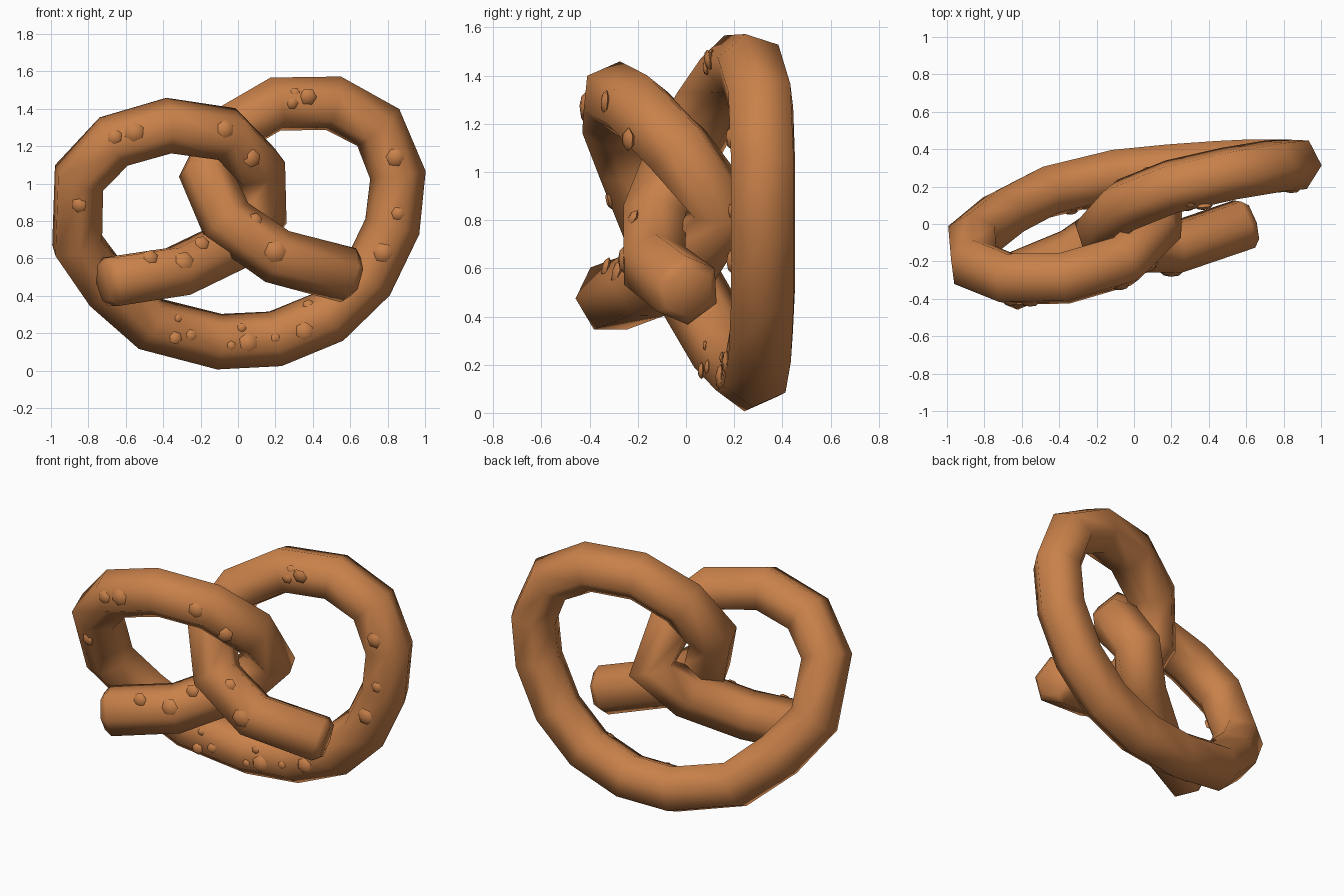
import bpy, bmesh, math
from mathutils import Vector, Matrix
from mathutils.bvhtree import BVHTree

if "Cube" in bpy.data.objects:
    bpy.data.objects.remove(bpy.data.objects["Cube"])

crust = bpy.data.materials.new("baked_brown")
crust.diffuse_color = (0.585, 0.22, 0.068, 1)
crust.use_nodes = True
crust.node_tree.nodes["Principled BSDF"].inputs["Base Color"].default_value = crust.diffuse_color

RADIUS, SIDES = 0.15, 6

# Dough centre line, from the left tip round both loops to the right tip
PATH = [Vector(p) for p in [
    (-0.68, -0.32, 0.475), (-0.32, -0.17, 0.53), (-0.03, 0.03, 0.67), (0.12, 0.17, 0.84),
    (0.11, -0.03, 1.09), (-0.06, -0.20, 1.265), (-0.37, -0.29, 1.31), (-0.665, -0.295, 1.225),
    (-0.85, -0.22, 1.03), (-0.86, -0.08, 0.68), (-0.70, 0.05, 0.455), (-0.47, 0.17, 0.25),
    (-0.10, 0.26, 0.155), (0.20, 0.29, 0.17), (0.48, 0.31, 0.285), (0.69, 0.32, 0.49),
    (0.825, 0.32, 0.77), (0.855, 0.32, 1.045), (0.75, 0.31, 1.30), (0.51, 0.27, 1.43),
    (0.20, 0.20, 1.425), (-0.05, 0.10, 1.28), (-0.17, -0.03, 1.05), (-0.06, -0.13, 0.80),
    (0.21, -0.13, 0.61), (0.59, 0.0, 0.51)]]
LAST = len(PATH) - 1


def tangent(i):
    a = (PATH[i] - PATH[i - 1]).normalized() if i > 0 else Vector()
    b = (PATH[i + 1] - PATH[i]).normalized() if i < LAST else Vector()
    return (a + b).normalized()


def frames():
    """Section axis at each point, level at the left tip and carried along without twist."""
    axis = tangent(0).cross(Vector((0, 0, 1))).normalized()
    axes = [axis]
    for i in range(1, LAST + 1):
        axis = tangent(i - 1).rotation_difference(tangent(i)) @ axis
        axis = (axis - tangent(i) * axis.dot(tangent(i))).normalized()
        axes.append(axis)
    return axes


def finish(bm, name, angle):
    bmesh.ops.recalc_face_normals(bm, faces=bm.faces)
    me = bpy.data.meshes.new(name)
    bm.to_mesh(me)
    ob = bpy.data.objects.new(name, me)
    bpy.context.collection.objects.link(ob)
    me.materials.append(crust)
    bpy.ops.object.select_all(action='DESELECT')
    ob.select_set(True)
    bpy.context.view_layer.objects.active = ob
    bpy.ops.object.shade_smooth_by_angle(angle=math.radians(angle))


# Dough rope with softly rounded tips
bm = bmesh.new()
axes = frames()


def ring(i, shift=0.0, radius=RADIUS):
    t, u = tangent(i), axes[i]
    v, centre = t.cross(u), PATH[i] + t * shift
    angles = [math.tau * k / SIDES for k in range(SIDES)]
    return [bm.verts.new(centre + radius * (math.cos(a) * u + math.sin(a) * v)) for a in angles]


rings = [ring(0, -0.04, 0.11)] + [ring(i) for i in range(LAST + 1)] + [ring(LAST, 0.04, 0.11)]
for r, s in zip(rings, rings[1:]):
    for k in range(SIDES):
        n = (k + 1) % SIDES
        bm.faces.new((r[k], r[n], s[n], s[k]))
bm.faces.new(rings[0][::-1])
bm.faces.new(rings[-1])
bmesh.ops.recalc_face_normals(bm, faces=bm.faces)
tree = BVHTree.FromBMesh(bm)
finish(bm, "pretzel_dough", 80)
bm.free()

# Salt grains: x, z, radius, dropped on to the front of the dough
GRAINS = [
    (-0.66, 1.25, .042), (-0.555, 1.275, .055), (-0.07, 1.29, .05), (0.075, 1.135, .05),
    (-0.85, 0.885, .042), (-0.47, 0.605, .043), (-0.195, 0.68, .042), (-0.29, 0.585, .055),
    (0.095, 0.81, .037), (0.2, 0.635, .06), (0.305, 1.49, .026), (0.29, 1.43, .032),
    (0.375, 1.465, .047), (0.84, 1.14, .05), (0.855, 0.84, .036), (0.775, 0.63, .053),
    (-0.32, 0.28, .022), (-0.335, 0.175, .036), (-0.25, 0.19, .032), (0.02, 0.23, .025),
    (0.055, 0.15, .053), (-0.035, 0.135, .025), (0.2, 0.175, .025), (0.375, 0.355, .03),
    (0.355, 0.21, .05)]
bm = bmesh.new()
for n, (x, z, r) in enumerate(GRAINS):
    hit, normal, _, _ = tree.ray_cast(Vector((x, -3, z)), Vector((0, 1, 0)))
    if hit is None:
        continue
    normal = (normal + Vector((0, -1, 0))).normalized()
    turn = normal.to_track_quat('Z', 'Y').to_matrix().to_4x4()
    place = Matrix.Translation(hit) @ turn @ Matrix.Rotation(n, 4, 'Z')
    bmesh.ops.create_uvsphere(bm, u_segments=6, v_segments=4, radius=r,
                              matrix=place @ Matrix.Diagonal((1, 1, 0.4, 1)))
finish(bm, "salt_grains", 60)
bm.free()
